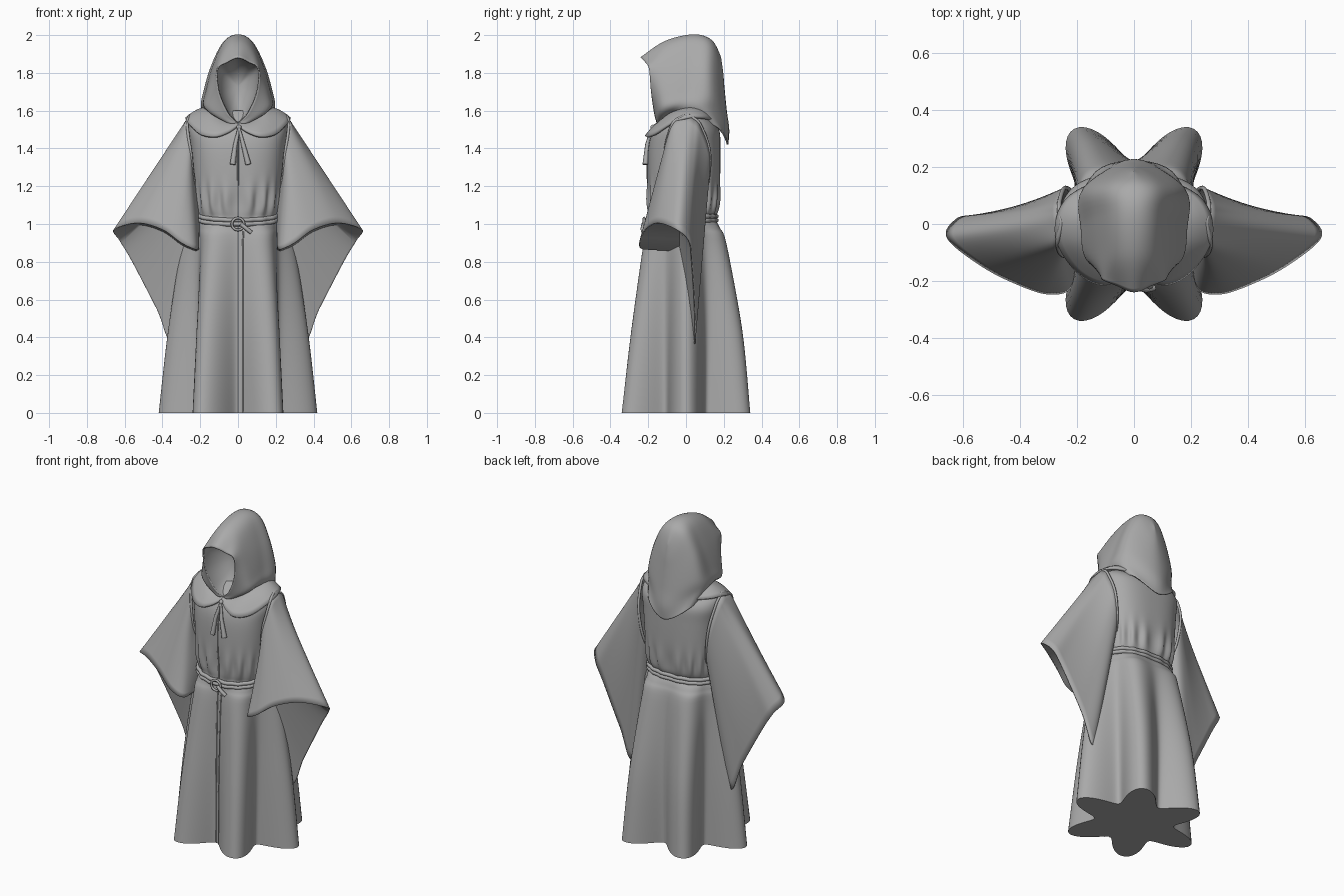
import bpy, bmesh, math
from mathutils import Vector

if "Cube" in bpy.data.objects:
    bpy.data.objects.remove(bpy.data.objects["Cube"], do_unlink=True)

cloth = bpy.data.materials.new("grey_cloth")
cloth.use_nodes = True
GREY = (0.4, 0.4, 0.4, 1)
cloth.diffuse_color = GREY
cloth.node_tree.nodes["Principled BSDF"].inputs["Base Color"].default_value = GREY


def catmull(a, b, c, d, t):
    return 0.5 * (2 * b + (c - a) * t + (2 * a - 5 * b + 4 * c - d) * t**2
                  + (3 * b - a - 3 * c + d) * t**3)


def spline(points, steps, closed=False):
    """Smooth curve through points of any dimension."""
    p = [Vector(q) for q in points]
    p = [p[-1]] + p + p[:2] if closed else [p[0]] + p + [p[-1]]
    out = [catmull(*p[i:i + 4], k / steps) for i in range(len(p) - 3) for k in range(steps)]
    return out if closed else out + [p[-2]]


def mirror(p):
    return Vector((-p[0], p[1], p[2]))


def finish(obj, angle=50):
    obj.data.materials.append(cloth)
    bpy.ops.object.select_all(action="DESELECT")
    obj.select_set(True)
    bpy.context.view_layer.objects.active = obj
    bpy.ops.object.shade_smooth_by_angle(angle=math.radians(angle))
    return obj


def sheet(name, rows, wrap=False, caps=False, thick=0.0):
    """Skin a grid of points, optionally closed around, capped or thickened."""
    bm = bmesh.new()
    grid = [[bm.verts.new(p) for p in row] for row in rows]
    n = len(rows[0])
    for lo, hi in zip(grid, grid[1:]):
        for i in range(n if wrap else n - 1):
            j = (i + 1) % n
            bm.faces.new((lo[i], lo[j], hi[j], hi[i]))
    if caps:
        for row in (grid[0], grid[-1]):
            centre = bm.verts.new(sum((v.co for v in row), Vector()) / n)
            for i in range(n):
                bm.faces.new((row[i], row[(i + 1) % n], centre))
    bmesh.ops.remove_doubles(bm, verts=bm.verts, dist=0.0005)
    bmesh.ops.recalc_face_normals(bm, faces=bm.faces)
    mesh = bpy.data.meshes.new(name)
    bm.to_mesh(mesh)
    bm.free()
    obj = bpy.data.objects.new(name, mesh)
    bpy.context.collection.objects.link(obj)
    if thick:
        solid = obj.modifiers.new("thickness", "SOLIDIFY")
        solid.thickness, solid.offset = thick, 0
    return finish(obj)


def tube(name, points, radius, closed=False, tip=1.0):
    """Round cord along points, widening towards its tip."""
    curve = bpy.data.curves.new(name, "CURVE")
    curve.dimensions = "3D"
    curve.bevel_depth, curve.bevel_resolution, curve.use_fill_caps = radius, 2, True
    line = curve.splines.new("POLY")
    line.points.add(len(points) - 1)
    for i, p in enumerate(points):
        line.points[i].co = (*p, 1)
        line.points[i].radius = 1 + (tip - 1) * i / (len(points) - 1)
    line.use_cyclic_u = closed
    obj = bpy.data.objects.new(name, curve)
    bpy.context.collection.objects.link(obj)
    bpy.context.view_layer.update()
    bpy.ops.object.select_all(action="DESELECT")
    obj.select_set(True)
    bpy.context.view_layer.objects.active = obj
    bpy.ops.object.convert(target="MESH")
    return finish(bpy.context.object)


# Robe body: height, half width, front depth, back depth, fold strength
PROFILE = [(0, .328, .302, .302, .28), (.44, .308, .272, .28, .2), (.88, .273, .23, .22, .1),
           (.98, .245, .207, .185, .05), (1.03, .22, .195, .155, 0), (1.08, .225, .2, .17, 0),
           (1.2, .235, .205, .18, 0), (1.4, .25, .2, .182, 0), (1.5, .262, .17, .175, 0),
           (1.56, .24, .12, .13, 0), (1.6, .15, .08, .09, 0)]


def body_point(row, a, grow=0.0):
    z, rx, front, back, fold = row
    c, s = math.cos(a), math.sin(a)
    e = 1 - 0.25 * min(1, max(0, (z - 0.9) / 0.2))
    gather = 0.05 * math.exp(-((z - 1.12) / 0.08) ** 2) * math.cos(18 * a) * abs(s)
    f = 1 + fold * math.cos(6 * a) + gather
    depth = front if s < 0 else back
    return Vector(((rx * f + grow) * math.copysign(abs(c) ** e, c),
                   (depth * f + grow) * math.copysign(abs(s) ** e, s), z))


body_rows = spline(PROFILE, 6)
angles = [math.tau * i / 144 for i in range(144)]
sheet("robe_body", [[body_point(r, a) for a in angles] for r in body_rows], wrap=True, caps=True)

# Front placket: two seams down the skirt, one up the chest
for turn, top in ((0, 1.5), (0.1, 0.97)):
    tube("placket_seam", [body_point(r, turn - math.pi / 2) for r in body_rows if r[0] < top], 0.004)

# Belt cords, ring and tail
for dz in (-0.011, 0.011):
    cord = [body_point(PROFILE[4], a, 0.006) for a in angles]
    for p in cord:
        p.z += dz - max(0, -p.y - 0.1) * 0.2
    tube("belt_cord", cord, 0.012, closed=True)
bpy.ops.mesh.primitive_torus_add(major_radius=0.032, minor_radius=0.007, major_segments=32,
                                 minor_segments=8, location=(0, -0.222, 1.0),
                                 rotation=(math.pi / 2, 0, 0))
bpy.context.object.name = "belt_ring"
finish(bpy.context.object)
tube("belt_tail", [(.015, -.225, 1.0), (.045, -.23, .975), (.07, -.225, .955)], 0.011)

# Sleeves: armhole loop and the wide mouth it flares to
ARMHOLE = [(.255, 0, 1.575), (.268, -.06, 1.545), (.265, -.09, 1.48), (.25, -.11, 1.38),
           (.235, -.1, 1.24), (.2, -.04, 1.12), (.2, .045, 1.1), (.22, .11, 1.2),
           (.245, .125, 1.38), (.262, .078, 1.52), (.262, .04, 1.56)]
MOUTH = [(.655, -.05, .97), (.53, -.15, 1.005), (.4, -.215, .97), (.3, -.245, .9),
         (.225, -.225, .865), (.21, -.12, .87), (.235, -.02, .75), (.34, .042, .37),
         (.43, .045, .55), (.56, .03, .8), (.625, .015, .91)]
hole, mouth = spline(ARMHOLE, 8, True), spline(MOUTH, 8, True)
# Each mouth is closed by an underside running back to the hanging rear panel
front_edge, rear_edge = mouth[:45], [mouth[0]] + mouth[:43:-1]
inner_fold = []
for i, p in enumerate(front_edge):
    inner_fold.append(p.lerp(Vector((p.x, -.035, p.z - .01)), min(1, i / 8, (44 - i) / 8)))
for name, flip in (("left", Vector), ("right", mirror)):
    rows = [[flip(a.lerp(b, k / 16)) for a, b in zip(hole, mouth)] for k in range(17)]
    sheet(name + "_sleeve", rows, wrap=True, thick=0.006)
    tube(name + "_armhole_seam", rows[0], 0.008, closed=True)
    sheet(name + "_sleeve_underside",
          [[flip(p) for p in row] for row in (front_edge, inner_fold, rear_edge)])

# Collar: scalloped outer edge and neck edge
OUTER = [(0, -.165, 1.52), (.05, -.195, 1.485), (.12, -.21, 1.462), (.2, -.165, 1.475),
         (.265, -.07, 1.535), (.27, .02, 1.562), (.22, .1, 1.56), (.1, .155, 1.545), (0, .17, 1.54)]
INNER = [(0, -.115, 1.525), (.06, -.115, 1.54), (.1, -.105, 1.56), (.14, -.08, 1.585),
         (.155, -.04, 1.6), (.155, .02, 1.615), (.13, .07, 1.61), (.07, .1, 1.6), (0, .11, 1.6)]
outer, inner = spline(OUTER, 6), spline(INNER, 6)
for name, flip in (("left", Vector), ("right", mirror)):
    rows = []
    for k in range(7):
        bulge = Vector((0, 0, 0.012 * math.sin(math.pi * k / 6)))
        rows.append([flip(a.lerp(b, k / 6) + bulge) for a, b in zip(outer, inner)])
    sheet(name + "_collar", rows, thick=0.014)

# Hood: half sections from the face opening to the back seam, ridge to hem
HOOD = [
    [(0, -.238, 1.88), (.06, -.215, 1.855), (.108, -.195, 1.82), (.1, -.182, 1.7), (.05, -.165, 1.585), (0, -.15, 1.535)],
    [(0, -.11, 1.965), (.065, -.115, 1.93), (.12, -.12, 1.83), (.16, -.12, 1.68), (.152, -.13, 1.6), (.05, -.146, 1.535)],
    [(0, .04, 2), (.07, .03, 1.965), (.13, .02, 1.84), (.17, 0, 1.7), (.182, -.02, 1.63), (.14, -.06, 1.585)],
    [(0, .135, 1.97), (.07, .135, 1.935), (.13, .13, 1.82), (.168, .13, 1.68), (.175, .12, 1.6), (.15, .16, 1.515)],
    [(0, .182, 1.88), (0, .193, 1.8), (0, .2, 1.72), (0, .212, 1.6), (0, .225, 1.5), (0, .22, 1.42)]]
sections = []
for half in HOOD:
    sections.append(spline([mirror(p) for p in half[:0:-1]] + half, 6))
sections.append([mirror(p) for p in sections[3]])  # keeps the back rounded
lines = [spline(line, 6)[:25] for line in zip(*sections)]
sheet("hood", lines, thick=0.008)

# Hood lining: a bowl curving back from the face opening
rows = []
for k in range(13):
    t = math.pi / 2 * k / 12
    rows.append([Vector((p.x * math.cos(t), p.y + (-0.03 - p.y) * math.sin(t),
                         1.73 + (p.z - 1.73) * math.cos(t))) for p in sections[0]])
sheet("hood_lining", rows)

# Neck ties and knot
for name, x in (("left_tie", .055), ("right_tie", -.028)):
    tube(name, [(.005, -.18, 1.51), (x * .5, -.205, 1.42), (x, -.215, 1.315)], 0.007, tip=2.2)
bpy.ops.mesh.primitive_uv_sphere_add(segments=16, ring_count=8, radius=0.014, location=(.005, -.175, 1.512))
bpy.context.object.name = "tie_knot"
finish(bpy.context.object)
